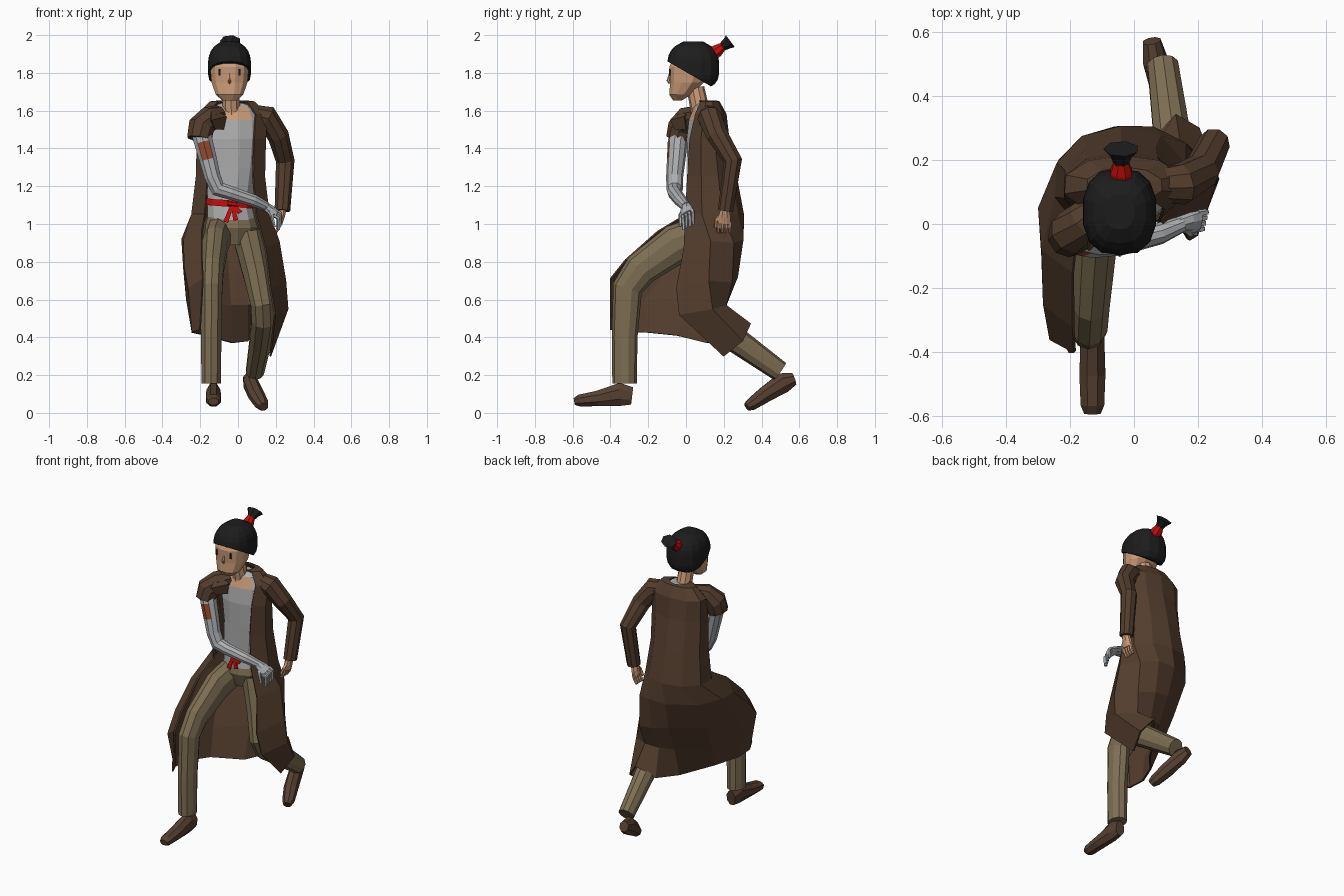
import bpy, bmesh, math
from mathutils import Vector, Matrix

def material(name, r, g, b):
    m = bpy.data.materials.new(name)
    m.diffuse_color = (r, g, b, 1)
    return m

BROWN = material("coat brown", .088, .047, .027)
KHAKI = material("trouser khaki", .21, .158, .088)
SHIRT = material("shirt grey", .43, .43, .43)
STEEL = material("pale arm grey", .42, .43, .44)
SKIN = material("skin", .60, .33, .19)
HAIR = material("hair black", .012, .012, .012)
RED = material("belt red", .58, .004, .004)
RUST = material("patch rust", .30, .07, .03)
SHOE = material("shoe brown", .095, .052, .032)


def build(name, lofts, mats, rule=None, closed=True, cap=True):
    """Skin each list of rings into one object; rule(face) picks the material."""
    bm = bmesh.new()
    for rings in lofts:
        rows = [[bm.verts.new(p) for p in ring] for ring in rings]
        n = len(rows[0])
        for a, b in zip(rows, rows[1:]):
            for i in range(n if closed else n - 1):
                j = (i + 1) % n
                bm.faces.new((a[i], a[j], b[j], b[i]))
        if cap:
            bm.faces.new(rows[0])
            bm.faces.new(rows[-1])
    bmesh.ops.recalc_face_normals(bm, faces=bm.faces)
    bm.normal_update()
    if rule:
        for f in bm.faces:
            f.material_index = rule(f)
    me = bpy.data.meshes.new(name)
    bm.to_mesh(me)
    bm.free()
    ob = bpy.data.objects.new(name, me)
    for m in mats:
        me.materials.append(m)
    bpy.context.collection.objects.link(ob)
    return ob


def tube(pts, sides=10, ref=(1, 0, 0), phase=.5):
    """Rings along a path of (x, y, z, r1[, r2]); r1 lies along ref."""
    c = [Vector(p[:3]) for p in pts]
    rings = []
    for i, p in enumerate(pts):
        t = Vector()
        if i > 0:
            t += (c[i] - c[i - 1]).normalized()
        if i < len(c) - 1:
            t += (c[i + 1] - c[i]).normalized()
        t.normalize()
        u = Vector(ref) - t * t.dot(Vector(ref))
        u.normalize()
        v = t.cross(u)
        angs = [(k + phase) * math.tau / sides for k in range(sides)]
        rings.append([c[i] + u * p[3] * math.cos(a) + v * p[-1] * math.sin(a) for a in angs])
    return rings


def stack(rows, sides=12, power=1.0):
    """Horizontal rings from (z, cx, cy, rx, ry)."""
    def s(v):
        return math.copysign(abs(v) ** power, v)
    angs = [(k + .5) * math.tau / sides for k in range(sides)]
    return [[Vector((cx + rx * s(math.cos(a)), cy + ry * s(math.sin(a)), z)) for a in angs]
            for z, cx, cy, rx, ry in rows]


# Head, nose and neck
HX = -.045
head = stack([(1.655, HX, -.045, .04, .025), (1.685, HX, -.03, .075, .06), (1.75, HX, .005, .098, .092),
              (1.83, HX, .02, .106, .112), (1.88, HX, .03, .09, .10)], 12, .88)
nose = tube([(HX, -.085, 1.80, .004), (HX, -.093, 1.76, .010), (HX, -.085, 1.745, .007)], 6)
build("head", [head, nose], [SKIN])
build("neck", [tube([(-.03, .085, 1.53, .065), (-.035, .075, 1.60, .05), (-.04, .05, 1.72, .047)])], [SKIN])

# Eyes
build("eyes", [tube([(HX + s * .052, -.087, 1.82, .007, .005), (HX + s * .052, -.086, 1.785, .007, .005)], 4)
               for s in (-1, 1)], [HAIR])

# Hair cap: rounded dome trimmed by a plane sloping down to the nape
dome_rows = []
for k in range(11):
    h = -.125 + .025 * k
    w = (1 - (abs(h) / .134) ** (2.5 if h > 0 else 4)) ** .5
    dome_rows.append((1.84 + h, HX, .038, .116 * w, .137 * w))
hair = build("hair", [stack(dome_rows, 14, .8)], [HAIR])
bm = bmesh.new()
bm.from_mesh(hair.data)
cut = bmesh.ops.bisect_plane(bm, geom=bm.verts[:] + bm.edges[:] + bm.faces[:], plane_co=(HX, -.1, 1.862),
                             plane_no=(0, -.5, -.87), clear_outer=True)
bmesh.ops.contextual_create(bm, geom=[e for e in cut["geom_cut"] if isinstance(e, bmesh.types.BMEdge)])
bm.to_mesh(hair.data)
bm.free()

# Topknot and its band
build("hair_band", [tube([(-.04, .135, 1.895, .036), (-.04, .165, 1.917, .036), (-.04, .195, 1.94, .024)], 8)], [RED])
build("topknot", [tube([(-.04, .185, 1.933, .022), (-.04, .215, 1.953, .036, .03),
                        (-.04, .235, 1.968, .056, .04)], 7)], [HAIR])

# Shirt with open neck
build("shirt", [stack([(1.02, -.035, .11, .13, .107), (1.10, -.045, .11, .122, .10), (1.30, -.03, .11, .135, .105),
                       (1.45, -.03, .10, .15, .10), (1.55, -.03, .10, .15, .088), (1.62, -.03, .10, .12, .06),
                       (1.64, -.03, .10, .06, .04)])],
      [SHIRT, SKIN],
      lambda f: int(1.56 < f.calc_center_median().z < 1.62 and f.normal.y < -.2
                    and abs(f.calc_center_median().x + .02) < .085))

# Belt, knot and hanging ends
belt = stack([(1.095, -.045, .11, .128, .109), (1.13, -.042, .11, .130, .109)])
for ring in belt:
    for p in ring:
        p.z -= .08 * (p.x + .10)
ends = [tube([(-.03, .0, 1.105, .012, .006), (x, -.004, z, .018, .005)], 4)
        for x, z in ((-.065, 1.01), (-.012, 1.02), (.012, 1.06))]
knot = tube([(-.055, -.003, 1.11, .014), (-.005, -.003, 1.105, .014)], 6, (0, 1, 0))
build("belt", [belt, knot] + ends, [RED])

# Trousers: pelvis, forward leg, trailing leg
pelvis = stack([(1.05, -.038, .11, .125, .10), (.98, -.035, .11, .145, .115), (.89, -.03, .12, .10, .09)])
front_leg = tube([(-.10, .10, .95, .075, .10), (-.12, -.05, .895, .07, .105), (-.135, -.24, .76, .062, .09),
                  (-.14, -.31, .66, .06, .08), (-.142, -.325, .40, .057, .068), (-.142, -.325, .155, .054, .065)])
rear_leg = tube([(.05, .12, .95, .085, .10), (.095, .095, .75, .076, .095), (.13, .06, .58, .066, .085),
                 (.135, .10, .50, .066, .08), (.118, .28, .375, .06, .068), (.09, .497, .22, .05, .055)])
build("trousers", [pelvis, front_leg, rear_leg], [KHAKI])

# Shoes
build("front_shoe", [tube([(-.13, -.285, .09, .033, .05), (-.13, -.35, .098, .04, .066), (-.13, -.47, .076, .044, .044),
                           (-.13, -.565, .065, .04, .034), (-.13, -.592, .06, .028, .02)], 8)], [SHOE])
build("rear_shoe", [tube([(.055, .572, .18, .030, .035), (.065, .515, .160, .04, .058), (.095, .42, .098, .044, .046),
                          (.125, .35, .048, .038, .036), (.135, .322, .032, .026, .024)], 8)], [SHOE])

# Coat body: open rings round the back, then a skirt draped over both legs
coat = []
for z, cx, cy, rx, ry in [(1.65, -.03, .11, .065, .05), (1.645, -.03, .12, .12, .055), (1.58, -.03, .12, .19, .09),
                          (1.45, -.035, .11, .185, .115),
                          (1.25, -.04, .12, .185, .145), (1.05, -.04, .13, .21, .172)]:
    angs = [math.radians(230 - 35 * k) for k in range(9)]
    coat.append([(cx + rx * math.cos(a), cy + ry * math.sin(a), z) for a in angs])
# Skirt rows run from the forward-leg front edge, round the back, to the other front edge
coat += [
    [(-.19, -.15, .96), (-.285, -.08, .91), (-.295, .05, .92), (-.23, .20, .92), (-.06, .30, .92),
     (.06, .30, .92), (.16, .25, .90), (.215, .13, .91), (.145, -.01, .87)],
    [(-.19, -.32, .81), (-.28, -.25, .77), (-.285, -.10, .76), (-.22, .10, .73), (-.05, .25, .74),
     (.06, .27, .72), (.17, .24, .69), (.25, .12, .70), (.17, -.05, .66)],
    [(-.185, -.40, .71), (-.26, -.36, .66), (-.27, -.22, .60), (-.20, .02, .57), (-.04, .18, .57),
     (.05, .21, .57), (.15, .21, .57), (.262, .14, .55), (.195, -.035, .52)],
    [(-.20, -.40, .44), (-.24, -.32, .43), (-.24, -.20, .425), (-.17, -.05, .41), (-.03, .11, .37),
     (.05, .25, .38), (.13, .34, .47), (.20, .30, .38), (.17, .20, .30)]]
ob = build("coat", [coat], [BROWN], closed=False, cap=False)
mod = ob.modifiers.new("cloth", "SOLIDIFY")
mod.thickness, mod.offset = .01, 0

# Coat sleeves: full on one arm, torn short on the other
build("long_sleeve", [tube([(.06, .12, 1.585, .05), (.15, .125, 1.565, .066), (.212, .165, 1.47, .058),
                            (.25, .25, 1.335, .05), (.235, .21, 1.07, .042)], 9, (0, 1, 0))], [BROWN])
build("torn_sleeve", [tube([(-.10, .06, 1.58, .05), (-.15, .01, 1.56, .066), (-.195, -.025, 1.515, .072),
                            (-.205, -.04, 1.45, .066)], 9, (0, 1, 0))], [BROWN])
# Lapel pulled forward over the chest
lapel = build("lapel", [[[(-.14, -.04, 1.60), (-.11, .01, 1.60)], [(-.14, -.085, 1.55), (-.06, -.01, 1.57)],
                         [(-.12, -.06, 1.50), (-.075, .0, 1.50)]]], [BROWN], closed=False, cap=False)
lapel.modifiers.new("cloth", "SOLIDIFY").thickness = .008

# Pale bent arm with a rust patch on the front of the upper arm
arm = tube([(-.20, -.03, 1.50, .055), (-.182, -.045, 1.43, .052), (-.158, -.052, 1.34, .049), (-.135, -.06, 1.25, .045),
            (-.105, -.06, 1.185, .044), (-.04, -.06, 1.165, .038), (.08, -.03, 1.125, .034),
            (.15, 0, 1.092, .026)], 10, (0, 1, 0), 0)
build("bent_arm", [arm], [STEEL, RUST],
      lambda f: int(1.34 < f.calc_center_median().z < 1.43 and f.normal.y < -.85))


def hand(name, wrist, along, curl, mat, ref=(0, 1, 0)):
    """Flat palm, four curled fingers and a thumb, spread along ref."""
    w, d, c, s = Vector(wrist), Vector(along).normalized(), Vector(curl), Vector(ref).normalized()
    def ring(p, *r):
        return (*p, *r)
    parts = [tube([ring(w - d * .02, .024), ring(w + d * .03, .036, .022), ring(w + d * .065, .038, .017)], 8, ref)]
    for k in range(4):
        o = w + s * (k - 1.5) * .02 + d * .055
        parts.append(tube([ring(o, .011), ring(o + d * .03, .010), ring(o + d * .04 + c * .025, .008)], 5, ref))
    o = w - s * .02 + d * .02
    parts.append(tube([ring(o, .012), ring(o - s * .022 + d * .025, .011), ring(o - s * .026 + d * .05 + c * .02, .008)],
                      5, (1, 0, 0)))
    build(name, parts, [mat])


hand("pale_hand", (.15, 0, 1.09), (.75, .12, -.5), (-.3, 0, -2.2), STEEL, (.2, .85, .45))
hand("skin_hand", (.232, .205, 1.065), (-.2, -.05, -1), (-.6, 0, -.7), SKIN)
